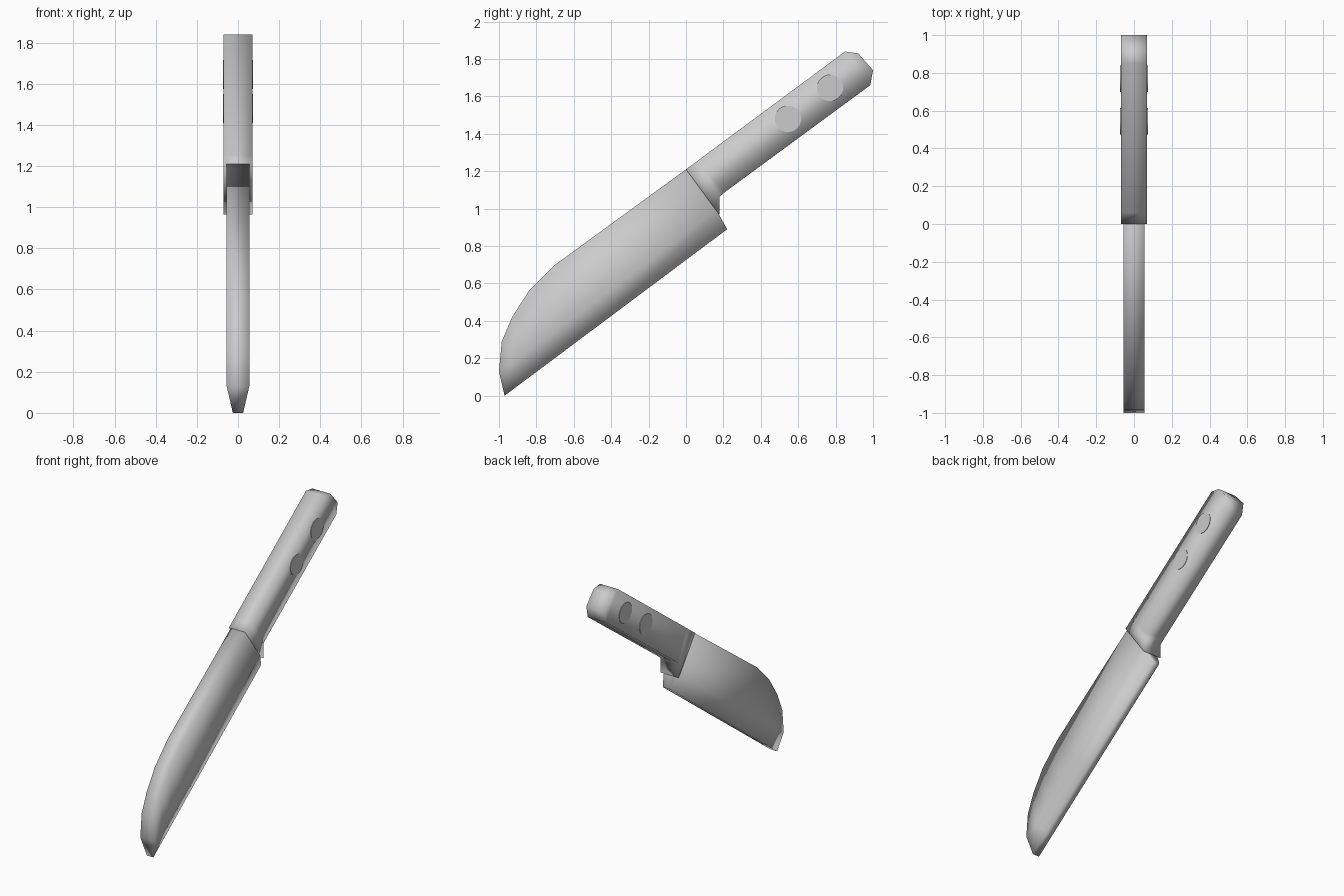
import bpy, bmesh, math
from mathutils import Vector

if "Cube" in bpy.data.objects:
    bpy.data.objects.remove(bpy.data.objects["Cube"])


def loft(name, rings):
    """Skin a list of equal-length rings of 3D points and cap both ends."""
    bm = bmesh.new()
    rows = [[bm.verts.new(p) for p in ring] for ring in rings]
    n = len(rows[0])
    for a, b in zip(rows, rows[1:]):
        for i in range(n):
            j = (i + 1) % n
            bm.faces.new((a[i], a[j], b[j], b[i]))
    bm.faces.new(rows[0])
    bm.faces.new(rows[-1][::-1])
    bmesh.ops.remove_doubles(bm, verts=bm.verts, dist=0.0005)
    bmesh.ops.recalc_face_normals(bm, faces=bm.faces)
    for f in bm.faces:
        f.smooth = True
    mesh = bpy.data.meshes.new(name)
    bm.to_mesh(mesh)
    bm.free()
    obj = bpy.data.objects.new(name, mesh)
    bpy.context.collection.objects.link(obj)
    return obj


def section(levels):
    """Mirror (half width, y, z) levels into a closed ring."""
    right = [(w, y, z) for w, y, z in levels]
    left = [(-w, y, z) for w, y, z in reversed(levels)]
    return right + left


# Blade: spine points are dropped onto the straight cutting edge,
# with the lower part of each section tapering to a blunt edge
tip, heel = Vector((-0.97, 0.0)), Vector((0.22, 0.89))
along = (heel - tip).normalized()
across = Vector((-along.y, along.x))
spine = [(0, 1.21), (-0.70, 0.70), (-0.84, 0.56), (-0.93, 0.42),
         (-0.985, 0.29), (-1.0, 0.13)]
W, EDGE, TAPER = 0.055, 0.025, 0.114
rings = []
for i, p in enumerate(spine):
    p = Vector(p)
    foot = tip + along * (p - tip).dot(along)
    bevel = foot + across * TAPER
    if i == 0:
        foot = heel
    if i == len(spine) - 1:
        foot, bevel = tip, p
    rings.append(section([(W, *p), (W, *bevel), (EDGE, *foot)]))
loft("blade", rings)

# Handle: flared guard at the blade, straight grip, chamfered butt
H = 0.07
stations = [((0, 1.21), (0.18, 0.965)),
            ((0.06, 1.254), (0.18, 1.065)),
            ((0.09, 1.277), (0.21, 1.09)),
            ((0.85, 1.84), (0.985, 1.66)),
            ((0.92, 1.83), (1.0, 1.74))]
loft("handle", [section([(H, *top), (H, *low)]) for top, low in stations])

# Rivets: pins running through the grip, just proud on both sides
for i, (y, z) in enumerate([(0.545, 1.48), (0.77, 1.645)]):
    bpy.ops.mesh.primitive_cylinder_add(
        vertices=32, radius=0.07, depth=0.146,
        location=(0, y, z), rotation=(0, math.pi / 2, 0))
    bpy.context.object.name = f"rivet_{i + 1}"
    bpy.ops.object.shade_smooth_by_angle(angle=math.radians(30))
